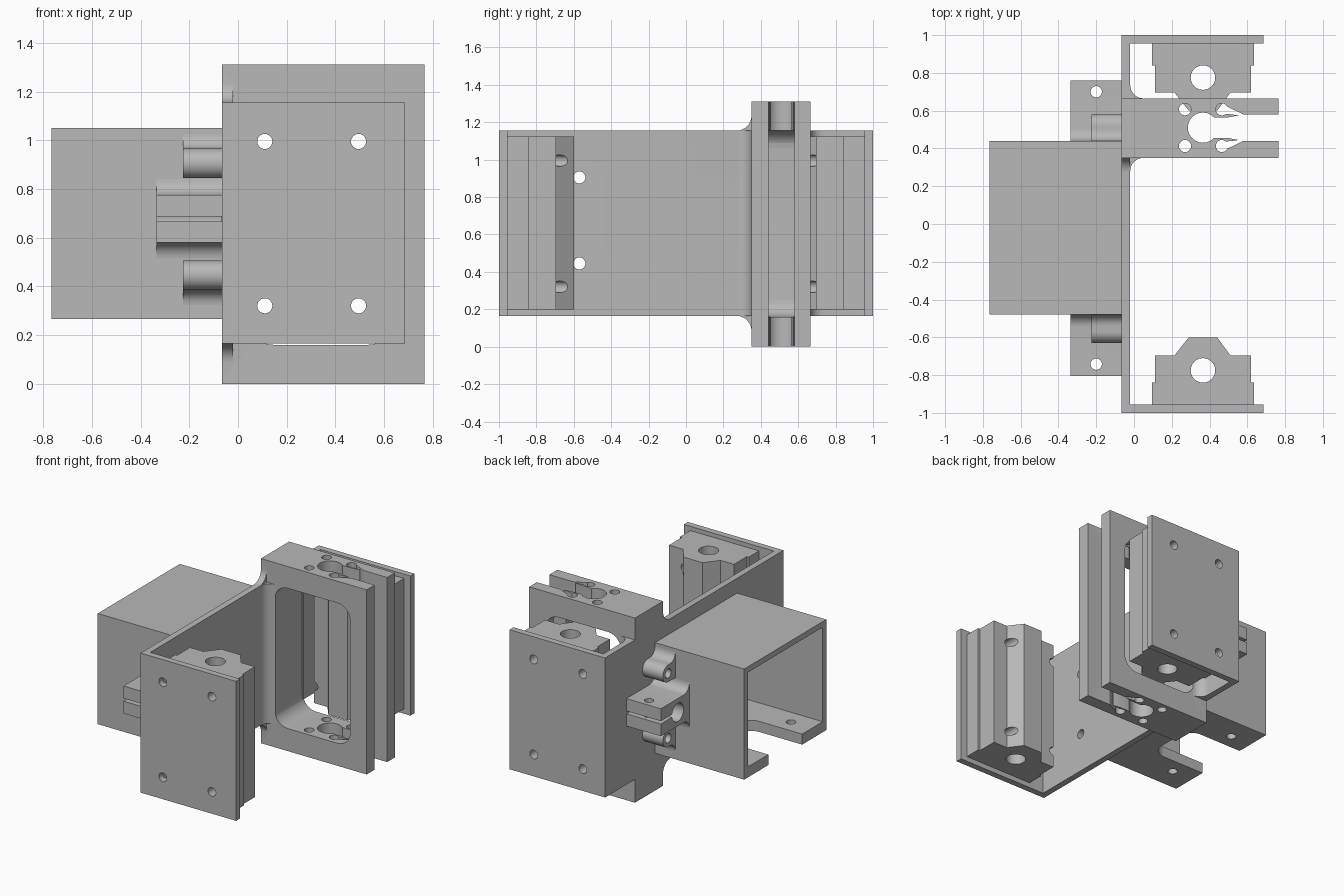
import bpy, bmesh, math
from mathutils import Vector

cube = bpy.data.objects.get("Cube")
if cube:
    bpy.data.objects.remove(cube, do_unlink=True)

grey = bpy.data.materials.new("plain grey")
grey.use_nodes = True
grey.diffuse_color = (0.48, 0.48, 0.48, 1)
grey.node_tree.nodes["Principled BSDF"].inputs["Base Color"].default_value = (0.48, 0.48, 0.48, 1)


def prism(name, pts, axis, lo, hi):
    """Extrude a 2D outline along an axis; outline is xy, xz or yz."""
    def place(p, h):
        return {"z": (p[0], p[1], h), "y": (p[0], h, p[1]), "x": (h, p[0], p[1])}[axis]
    bm = bmesh.new()
    base = bm.faces.new([bm.verts.new(place(p, lo)) for p in pts])
    ext = bmesh.ops.extrude_face_region(bm, geom=[base])
    verts = [g for g in ext["geom"] if isinstance(g, bmesh.types.BMVert)]
    bmesh.ops.translate(bm, verts=verts, vec=Vector(place((0, 0), hi - lo)))
    bmesh.ops.recalc_face_normals(bm, faces=bm.faces)
    me = bpy.data.meshes.new(name)
    bm.to_mesh(me)
    bm.free()
    me.materials.append(grey)
    ob = bpy.data.objects.new(name, me)
    bpy.context.collection.objects.link(ob)
    return ob


def combine(ob, others, op):
    """Apply booleans and delete the helpers."""
    for o in others:
        mod = ob.modifiers.new("bool", "BOOLEAN")
        mod.operation, mod.solver, mod.object = op, "EXACT", o
        bpy.context.view_layer.objects.active = ob
        bpy.ops.object.modifier_apply(modifier=mod.name)
        bpy.data.objects.remove(o, do_unlink=True)
    return ob


def cut(ob, *cutters):
    return combine(ob, cutters, "DIFFERENCE")


def join(ob, *parts):
    return combine(ob, parts, "UNION")


def arc(cx, cy, r, a0, a1, n=8):
    return [(cx + r * math.cos(math.radians(a0 + (a1 - a0) * i / n)),
             cy + r * math.sin(math.radians(a0 + (a1 - a0) * i / n))) for i in range(n + 1)]


def rect(x0, x1, y0, y1):
    return [(x0, y0), (x1, y0), (x1, y1), (x0, y1)]


def round_rect(x0, x1, y0, y1, r):
    return (arc(x0 + r, y0 + r, r, 180, 270) + arc(x1 - r, y0 + r, r, 270, 360)
            + arc(x1 - r, y1 - r, r, 0, 90) + arc(x0 + r, y1 - r, r, 90, 180))


def hole(cx, cy, r, axis, lo, hi):
    return prism("hole", arc(cx, cy, r, 0, 360, 24)[:-1], axis, lo, hi)


def cove(cx, cy, sx, sy, r, axis, lo, hi):
    """Concave fillet filling an inside corner."""
    e = 0.01
    curve = [(cx + sx * (r - u), cy + sy * (r - v)) for u, v in arc(0, 0, r, 90, 0)]
    pts = [(cx - sx * e, cy - sy * e), (cx + sx * r, cy - sy * e)] + curve + [(cx - sx * e, cy + sy * r)]
    return prism("cove", pts, axis, lo, hi)


BACK, FACE = -0.065, -0.02      # main plate in x
LOW, HIGH = 0.165, 1.155        # bracket height
Y0, Y1 = 0.35, 0.665            # rail clamp in y
MID = 0.51


def flange_holes():
    return [hole(x, z, 0.031, "y", -1.1, 1.1) for x in (0.11, 0.495) for z in (0.32, 0.995)]


# Rail clamp: slotted block with a rounded window
clamp = prism("rail_clamp", rect(BACK, 0.765, Y0, Y1), "z", 0, 1.31)
cut(clamp, hole(0.365, MID, 0.08, "z", -1, 2),
    prism("slot", [(0.4, 0.455), (0.5, 0.455), (0.58, 0.44), (0.9, 0.44),
                   (0.9, 0.58), (0.58, 0.58), (0.5, 0.565), (0.4, 0.565)], "z", -1, 2))
for s in (-1, 1):
    cut(clamp, hole(0.27, MID + s * 0.097, 0.032, "z", -1, 2),
        hole(0.465, MID + s * 0.097, 0.032, "z", -1, 2),
        prism("notch", [(0.6, MID + s * 0.06), (0.48, MID + s * 0.118), (0.475, MID + s * 0.075)], "z", -1, 2))
cut(clamp, prism("window", round_rect(0.045, 0.635, 0.16, 1.155, 0.1), "y", 0.1, 0.9))

# U bracket with the clamp and its fillets merged in
bracket = prism("bracket", [(BACK, -1), (0.685, -1), (0.685, -0.955), (FACE, -0.955),
                            (FACE, 0.955), (0.685, 0.955), (0.685, 1), (BACK, 1)], "z", LOW, HIGH)
join(bracket, clamp,
     cove(FACE, Y0, 1, -1, 0.07, "z", LOW, HIGH),
     cove(FACE, Y1, 1, 1, 0.07, "z", LOW, HIGH),
     cove(Y0, HIGH, -1, 1, 0.08, "x", BACK, FACE),
     cove(Y0, LOW, -1, -1, 0.08, "x", BACK, FACE))
cut(bracket, *flange_holes())
cut(bracket, *[hole(y, z, 0.032, "x", -0.3, 0.02) for y in (-0.57, 0.52) for z in (0.445, 0.905)])

# Slide blocks on the end flanges
for s, name in ((-1, "front_slide_block"), (1, "rear_slide_block")):
    outline = [(0.095, 0.955), (0.095, 0.84), (0.11, 0.84), (0.11, 0.695), (0.215, 0.695), (0.29, 0.6),
               (0.44, 0.6), (0.51, 0.695), (0.62, 0.695), (0.62, 0.84), (0.635, 0.84), (0.635, 0.955)]
    block = prism(name, [(x, s * y) for x, y in outline], "z", 0.2, 1.125)
    cut(block, hole(0.365, s * 0.775, 0.065, "z", 0, 2), *flange_holes())

# Housing open at the back and slotted underneath
housing = prism("housing", rect(-0.48, 0.44, 0.265, 1.05), "x", -0.765, BACK)
cut(housing, prism("inside", rect(-0.44, 0.4, 0.34, 1.01), "x", -0.9, BACK - 0.002),
    prism("gap", round_rect(-1.2, -0.33, -0.21, 0.17, 0.1), "z", 0.1, 0.5),
    *[hole(-0.6, y, 0.032, "z", 0.1, 0.5) for y in (-0.32, 0.28)])

# Split lugs and screw bosses on both housing sides
for s, wall, tip, screw, pin, side in ((1, 0.44, 0.76, 0.52, 0.7, "rear"),
                                       (-1, -0.48, -0.805, -0.57, -0.742, "front")):
    bore = wall + s * 0.13
    lug = prism(side + "_split_lug", rect(wall, tip, 0.58, 0.775), "x", -0.335, BACK)
    join(lug, cove(wall, 0.775, s, 1, 0.065, "x", -0.335, BACK),
         cove(wall, 0.58, s, -1, 0.065, "x", -0.335, BACK))
    cut(lug, hole(bore, 0.677, 0.065, "x", -0.5, BACK - 0.002),
        prism("slit", rect(bore, tip + s * 0.1, 0.667, 0.687), "x", -0.5, 0),
        hole(-0.2, pin, 0.03, "z", 0.4, 1))
    for k, z, level in ((1, 0.905, "upper"), (-1, 0.445, "lower")):
        nose = [(screw + s * u, z + v) for u, v in arc(0, 0, 0.061, -90, 90, 16)]
        boss = prism(side + "_" + level + "_boss", [(wall, z - 0.061)] + nose + [(wall, z + 0.061)],
                     "x", -0.225, BACK)
        join(boss, cove(wall, z + k * 0.061, s, k, 0.06, "x", -0.225, BACK))
        cut(boss, hole(screw, z, 0.032, "x", -0.5, 0.2))

# Smooth curves, crisp edges
for ob in list(bpy.context.collection.objects):
    if ob.type == "MESH" and ob.data.materials and ob.data.materials[0] == grey:
        bpy.ops.object.select_all(action="DESELECT")
        ob.select_set(True)
        bpy.context.view_layer.objects.active = ob
        bpy.ops.object.shade_smooth_by_angle(angle=math.radians(30))
